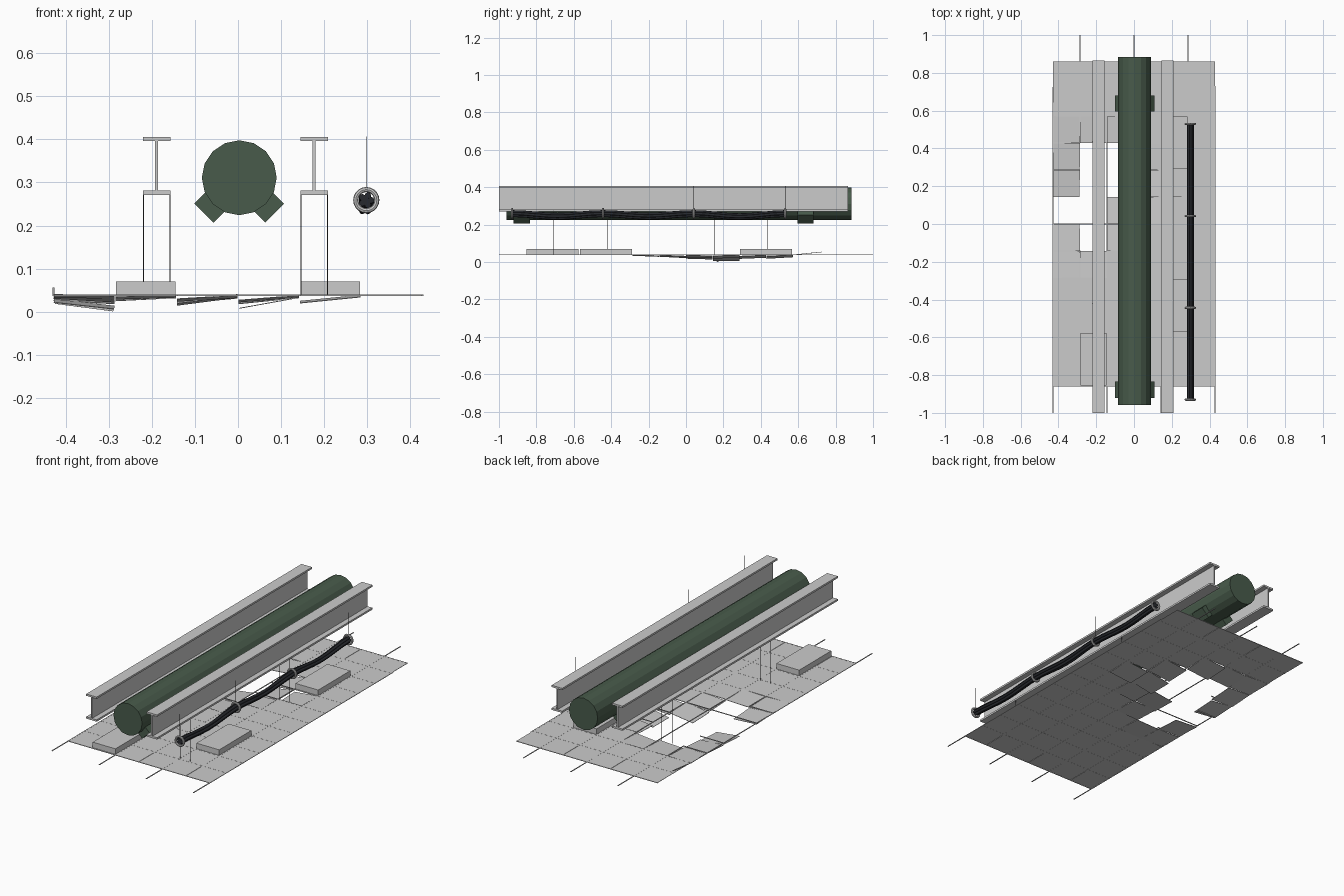
import bpy, math, random
from mathutils import Vector, Matrix

if "Cube" in bpy.data.objects:
    bpy.data.objects.remove(bpy.data.objects["Cube"])

random.seed(4)
CELL, Z = 0.143, 0.038
COLS, ROWS = 6, 12
X0, Y0 = -3 * CELL, -6 * CELL


def material(name, rgb):
    m = bpy.data.materials.new(name)
    m.diffuse_color = (*rgb, 1)
    m.use_nodes = True
    m.node_tree.nodes["Principled BSDF"].inputs["Base Color"].default_value = m.diffuse_color
    return m


green = material("pipe_green", (0.065, 0.105, 0.07))
black = material("cable_black", (0.02, 0.022, 0.027))
dark = material("wire_dark", (0.08, 0.08, 0.08))


def box(name, loc, size, rot=(0, 0, 0), mat=None):
    bpy.ops.mesh.primitive_cube_add(size=1, location=loc, rotation=rot)
    o = bpy.context.object
    o.name = name
    o.data.transform(Matrix.Diagonal((*size, 1)))
    if mat:
        o.data.materials.append(mat)
    return o


def strip(name, a, b, width, height):
    # rectangular bar between two points
    a, b = Vector(a), Vector(b)
    o = box(name, (a + b) / 2, (width, (b - a).length, height))
    o.rotation_euler = (b - a).to_track_quat('Y', 'Z').to_euler()
    return o


def wire(name, x, y, z0, z1, r=0.001):
    bpy.ops.mesh.primitive_cylinder_add(vertices=6, radius=r, depth=z1 - z0,
                                        location=(x, y, (z0 + z1) / 2))
    bpy.context.object.name = name
    bpy.context.object.data.materials.append(dark)


# Two I-beams, extruded from a mirrored profile
def i_beam(name, x):
    w, t, h0, h1, f = 0.032, 0.0035, 0.271, 0.406, 0.010
    half = [(w, h0), (w, h0 + f), (t, h0 + f), (t, h1 - f), (w, h1 - f), (w, h1)]
    prof = half + [(-px, pz) for px, pz in reversed(half)]
    n = len(prof)
    verts = [(x + px, y, pz) for y in (-1, 0.866) for px, pz in prof]
    faces = [(i, (i + 1) % n, (i + 1) % n + n, i + n) for i in range(n)]
    faces += [tuple(reversed(range(n))), tuple(range(n, 2 * n))]
    me = bpy.data.meshes.new(name)
    me.from_pydata(verts, [], faces)
    o = bpy.data.objects.new(name, me)
    bpy.context.collection.objects.link(o)


for name, x, ys in (("beam_left", -0.189, (-0.42, 0.435)), ("beam_right", 0.177, (-0.71, 0.15))):
    i_beam(name, x)
    for y in ys:  # ceiling suspension wires on both flange edges
        for s in (-1, 1):
            wire("ceiling_wire", x + s * 0.031, y, Z, 0.275, 0.0013)

# Large pipe with two angled saddle blocks at each end
PX, PZ = 0.003, 0.311
bpy.ops.mesh.primitive_cylinder_add(vertices=16, radius=0.087, depth=1.844,
                                    location=(PX, -0.037, PZ), rotation=(math.pi / 2, 0, 0))
bpy.context.object.name = "main_pipe"
bpy.context.object.data.materials.append(green)
for y in (-0.878, 0.638):
    for s in (-1, 1):
        d = 0.085 * math.sqrt(0.5)
        box("pipe_saddle", (PX + s * d, y, PZ - d), (0.063, 0.086, 0.062),
            (0, math.pi / 4, 0), green)

# Sagging cable bundle held by hanging rings
CX, CZ = 0.298, 0.259
rings = [-0.93, -0.444, 0.042, 0.53]
for y in rings:
    bpy.ops.mesh.primitive_torus_add(major_radius=0.0245, minor_radius=0.006, major_segments=20,
                                     minor_segments=8, location=(CX, y, CZ),
                                     rotation=(math.pi / 2, 0, 0))
    bpy.context.object.name = "cable_ring"
    wire("ring_hanger", CX, y, CZ + 0.027, 0.407)
for k in range(6):
    a = k * math.tau / 5
    r = 0.0115 if k < 5 else 0
    cu = bpy.data.curves.new("cable", 'CURVE')
    cu.dimensions = '3D'
    cu.bevel_depth = 0.0075
    cu.bevel_resolution = 2
    cu.use_fill_caps = True
    sp = cu.splines.new('POLY')
    pts = []
    for i in range(3):
        sag = random.uniform(0.012, 0.024)
        for j in range(8 if i < 2 else 9):
            t = j / 8
            pts.append((CX + r * math.cos(a), rings[i] + (rings[i + 1] - rings[i]) * t,
                        CZ + r * math.sin(a) - sag * math.sin(math.pi * t) ** 2, 1))
    sp.points.add(len(pts) - 1)
    for p, co in zip(sp.points, pts):
        p.co = co
    cu.materials.append(black)
    bpy.context.collection.objects.link(bpy.data.objects.new("cable", cu))

# Ceiling tiles: some missing, some tilted (slope in x, slope in y, drop)
missing = {(0, 6), (1, 5), (1, 6), (1, 7), (1, 8), (2, 7), (2, 8)}
tilted = {(0, 4): (-.03, -.04, .003), (0, 5): (-.06, -.05, .008), (0, 7): (-.11, .05, .021),
          (0, 8): (-.05, .06, .012), (0, 9): (-.03, .04, .004), (1, 4): (.03, -.04, .004),
          (1, 9): (.05, .05, .006), (2, 5): (.06, -.04, .007), (2, 6): (.13, -.03, .012),
          (2, 9): (.09, .06, .009), (3, 6): (.08, -.03, .008), (3, 7): (.18, 0, .018),
          (3, 8): (.1, .04, .01), (4, 7): (.1, .03, .009)}


def has_tile(c, r):
    return 0 <= c < COLS and 0 <= r < ROWS and (c, r) not in missing


for c in range(COLS):
    for r in range(ROWS):
        if (c, r) in missing:
            continue
        sx, sy, drop = tilted.get((c, r), (0, 0, 0))
        box("ceiling_tile", (X0 + (c + .5) * CELL, Y0 + (r + .5) * CELL, Z - drop),
            (CELL - .002, CELL - .002, .002), (math.atan(sy), -math.atan(sx), 0))

# Long grid runners, alternately offset to the front and back
for i in range(COLS + 1):
    x = X0 + i * CELL
    if i == 0:     # bent runner with a lifted end
        strip("runner", (x, -1, Z), (x, 0.57, Z), .005, .003)
        strip("runner_bent_end", (x, 0.57, Z), (x, 0.725, Z + .016), .005, .003)
    elif i == 1:   # broken runner beside the hole
        strip("runner", (x, -0.73, Z), (x, -0.14, Z), .005, .003)
        strip("runner", (x, 0.43, Z), (x, 1, Z), .005, .003)
    else:
        a, b = (-1, 0.73) if i % 2 == 0 else (-0.73, 1)
        if x == 0 or i == 3:
            a, b = -0.73, 1
        elif i in (2, 4):
            a, b = -1, 0.73
        strip("runner", (x, a, Z), (x, b, Z), .005, .003)

# Short cross bars wherever a tile remains, plus one across the hole
for c in range(COLS):
    for r in range(ROWS + 1):
        if (has_tile(c, r) and has_tile(c, r - 1)) or r in (0, 6, ROWS):
            x, y = X0 + c * CELL, Y0 + r * CELL
            strip("cross_bar", (x, y, Z), (x + CELL, y, Z), .005, .003)

# A fallen cross bar reaching the lowest point
strip("fallen_cross_bar", (-0.425, 0.15, .02), (-0.29, 0.17, .0025), .005, .004)

# Light fixture housings spanning two cells
for c, r in ((1, 0), (4, 2), (4, 8)):
    box("light_housing", (X0 + (c + .5) * CELL, Y0 + (r + 1) * CELL, .054),
        (0.138, 0.278, .031))
